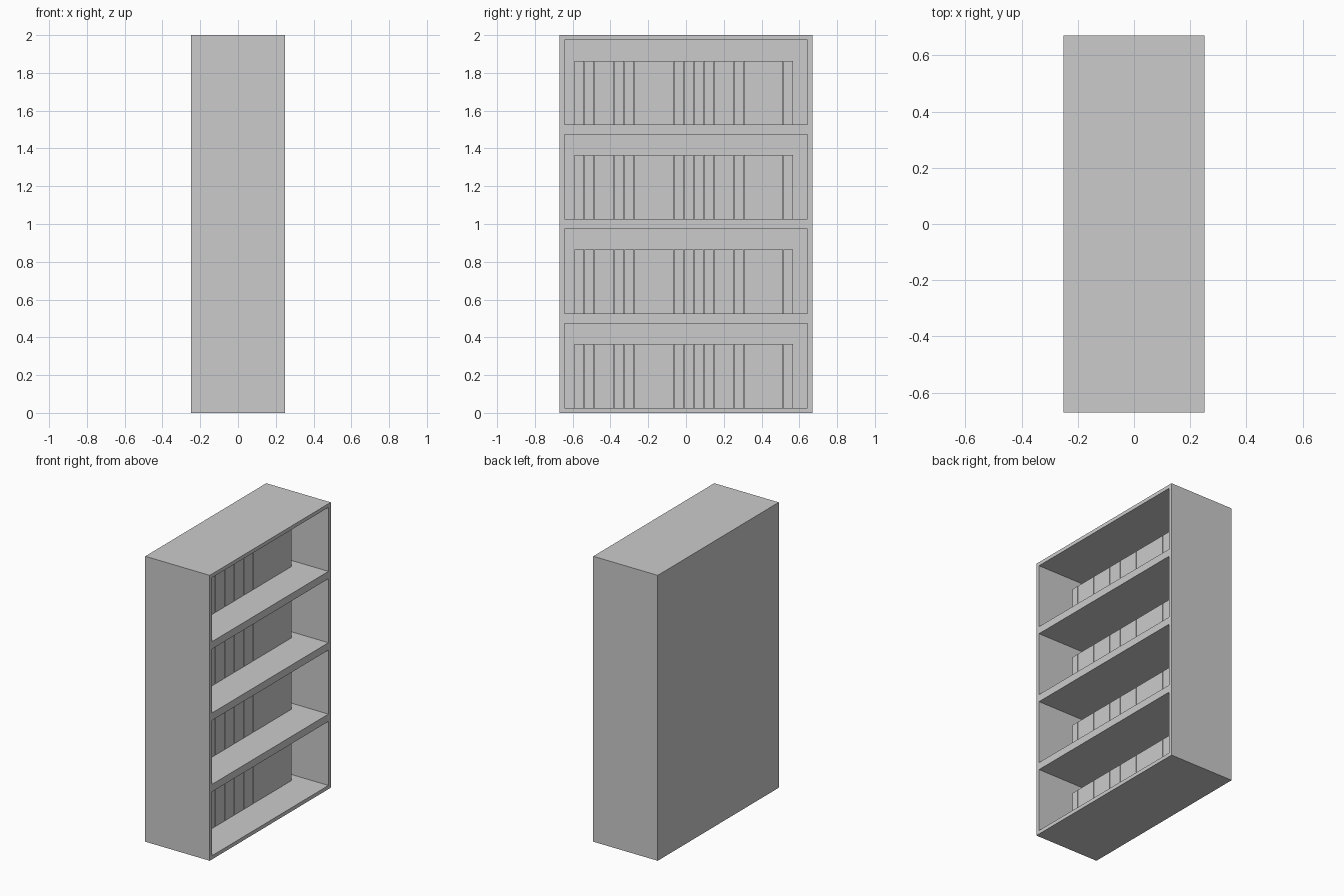
import bpy, bmesh
from mathutils import Vector

if "Cube" in bpy.data.objects:
    bpy.data.objects.remove(bpy.data.objects["Cube"])

W, D, H = 0.50, 1.34, 2.0      # x depth, y width, height
T = 0.026                      # panel thickness
ROWS = 4
BAY = H / ROWS


def finish(bm, name):
    bmesh.ops.recalc_face_normals(bm, faces=bm.faces)
    mesh = bpy.data.meshes.new(name)
    bm.to_mesh(mesh)
    bm.free()
    obj = bpy.data.objects.new(name, mesh)
    bpy.context.collection.objects.link(obj)
    return obj


def add_box(bm, lo, hi):
    lo, hi = Vector(lo), Vector(hi)
    verts = bmesh.ops.create_cube(bm, size=1)["verts"]
    for v in verts:
        v.co = Vector(v.co[i] * (hi[i] - lo[i]) + (lo[i] + hi[i]) / 2 for i in range(3))


# Cabinet: one block, cut at the panel lines, with the bays pushed in from +x
bm = bmesh.new()
add_box(bm, (-W / 2, -D / 2, 0), (W / 2, D / 2, H))
cuts = [((0, s * (D / 2 - T), 0), (0, 1, 0)) for s in (-1, 1)]
for r in range(ROWS):
    cuts += [((0, 0, r * BAY + T), (0, 0, 1)), ((0, 0, (r + 1) * BAY - T), (0, 0, 1))]
for co, no in cuts:
    bmesh.ops.bisect_plane(bm, geom=bm.verts[:] + bm.edges[:] + bm.faces[:],
                           plane_co=co, plane_no=no)
bm.normal_update()
bays = []
for f in bm.faces:
    c = f.calc_center_median()
    if f.normal.x > 0.9 and abs(c.y) < 0.1 and T < c.z % BAY < BAY - T:
        bays.append(f)
pushed = bmesh.ops.extrude_face_region(bm, geom=bays)["geom"]
bmesh.ops.translate(bm, vec=(-(W - T), 0, 0),
                    verts=[g for g in pushed if isinstance(g, bmesh.types.BMVert)])
leftover = [f for f in bays if f.is_valid]
if leftover:
    bmesh.ops.delete(bm, geom=leftover, context='FACES_ONLY')
finish(bm, "bookcase_cabinet")

# Rows of equal books; slots 2 and 14 hold double-width volumes
PITCH, GAP, START, COUNT = 0.0527, 0.002, -0.59, 22
DOUBLE = (2, 14)
for r in range(ROWS):
    bm = bmesh.new()
    z = r * BAY + T
    slot = 0
    while slot < COUNT:
        span = 2 if slot in DOUBLE else 1
        y = START + slot * PITCH
        add_box(bm, (-W / 2 + T, y, z), (0.016, y + span * PITCH - GAP, z + 0.338))
        slot += span
    finish(bm, f"book_row_{r + 1}")
